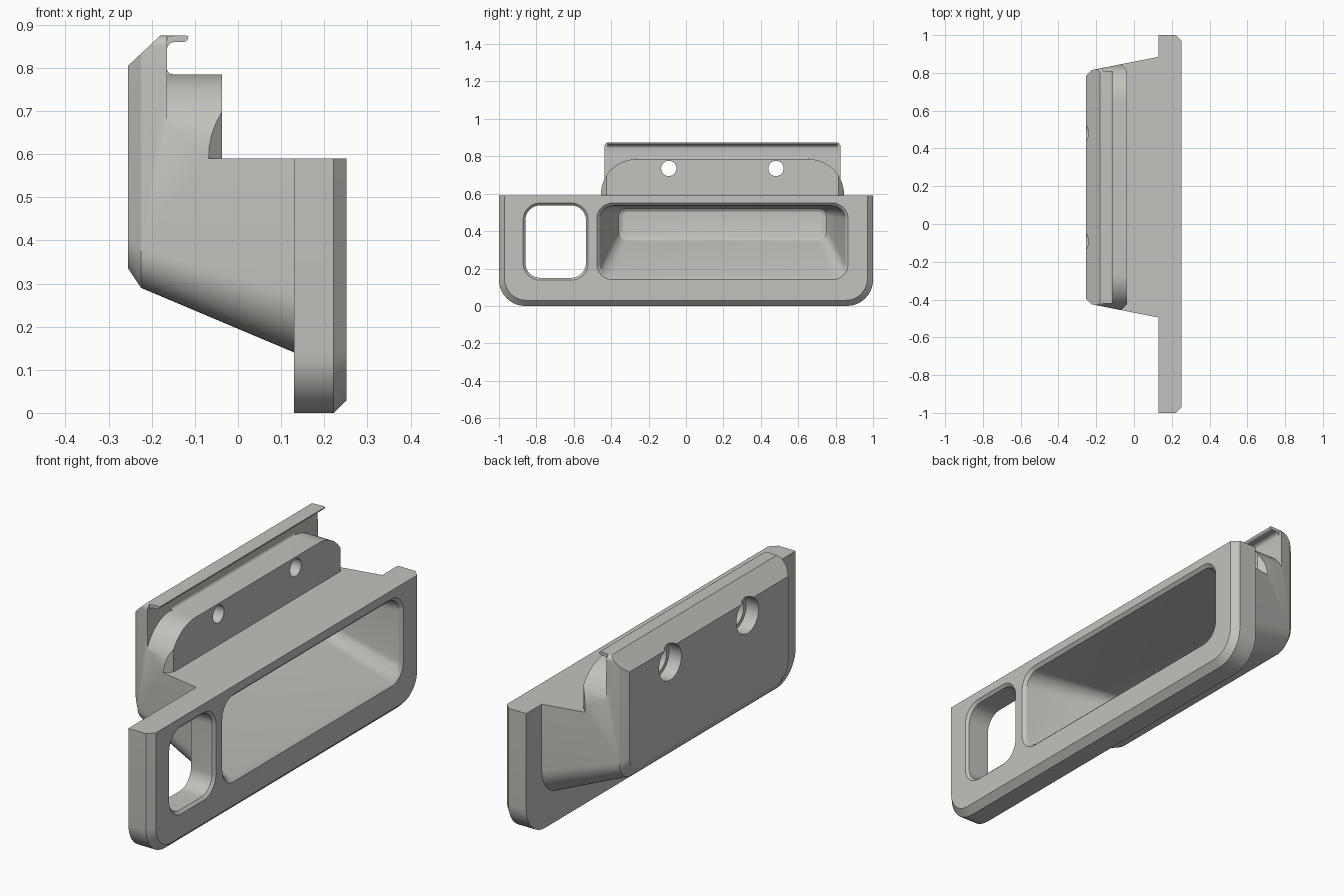
import bpy, bmesh, math

if "Cube" in bpy.data.objects:
    bpy.data.objects.remove(bpy.data.objects["Cube"])

CY = 0.195  # centre of the housing along y

grey = bpy.data.materials.new("light_grey")
grey.diffuse_color = (0.54, 0.54, 0.51, 1)
grey.use_nodes = True
grey.node_tree.nodes["Principled BSDF"].inputs["Base Color"].default_value = grey.diffuse_color


def rounded(yc, half, z0, z1, rb, rt, n=10):
    """Rounded rectangle in the yz plane with bottom and top corner radii."""
    pts = []
    for sy, sz, r, a0 in ((1, 1, rt, 0), (-1, 1, rt, 90), (-1, -1, rb, 180), (1, -1, rb, 270)):
        r = max(r, 0.0)
        cy = yc + sy * (half - r)
        cz = (z1 - r) if sz > 0 else (z0 + r)
        steps = n if r > 0 else 0
        for i in range(steps + 1):
            a = math.radians(a0 + (90 * i / steps if steps else 0))
            pts.append((cy + r * math.cos(a), cz + r * math.sin(a)))
    return pts


def loft(name, rings):
    """Solid through 3D rings with equal point counts."""
    bm = bmesh.new()
    vs = [[bm.verts.new(p) for p in ring] for ring in rings]
    n = len(vs[0])
    for a, b in zip(vs, vs[1:]):
        for i in range(n):
            j = (i + 1) % n
            bm.faces.new((a[i], a[j], b[j], b[i]))
    bm.faces.new(vs[0])
    bm.faces.new(vs[-1])
    bmesh.ops.recalc_face_normals(bm, faces=bm.faces)
    me = bpy.data.meshes.new(name)
    bm.to_mesh(me)
    bm.free()
    me.materials.append(grey)
    ob = bpy.data.objects.new(name, me)
    bpy.context.collection.objects.link(ob)
    return ob


def loft_x(name, sections):
    """Loft of (x, yz outline) sections."""
    return loft(name, [[(x, y, z) for y, z in pts] for x, pts in sections])


def combine(ob, other, op):
    mod = ob.modifiers.new(op, 'BOOLEAN')
    mod.operation, mod.solver, mod.object = op, 'EXACT', other
    bpy.context.view_layer.objects.active = ob
    bpy.ops.object.modifier_apply(modifier=mod.name)
    bpy.data.objects.remove(other)


def arc(cx, cy, r, a0, a1, n):
    return [(cx + r * math.cos(math.radians(a0 + (a1 - a0) * i / n)),
             cy + r * math.sin(math.radians(a0 + (a1 - a0) * i / n))) for i in range(n + 1)]


# Tapered housing with chamfered back
handle = loft_x("pull_handle", [
    (-0.255, rounded(CY, 0.59, 0.335, 0.875, 0.07, 0.025)),
    (-0.225, rounded(CY, 0.62, 0.29, 0.875, 0.09, 0.025)),
    (0.14, rounded(CY, 0.692, 0.136, 0.875, 0.14, 0.025))])

# Side profile: back wall with hooked lip, groove, ridge and low shelf
profile = [(-0.3, 0), (-0.3, 0.763), (-0.18, 0.875), (-0.12, 0.875)]
profile += arc(-0.127, 0.872, 0.012, 0, -90, 4)
profile += arc(-0.147, 0.842, 0.018, 90, 180, 5)
profile += arc(-0.150, 0.800, 0.015, 180, 270, 5)
profile += [(-0.037, 0.785), (-0.037, 0.59), (0.2, 0.59), (0.2, 0)]
side = loft("side_profile", [[(x, y, z) for x, z in profile] for y in (-0.8, 1.2)])
combine(handle, side, 'INTERSECT')

# Rounded ridge shoulders, lip ends and chamfered ridge corners
shoulder = [(0.8, 0.59), (0.65, 0.59)] + arc(0.46, 0.595, 0.19, 0, 90, 14)
shoulder += [(0.46, 0.80), (0.615, 0.83), (0.615, 0.9), (0.8, 0.9)]
corner = [(-0.073, 0.655), (-0.027, 0.61), (-0.027, 0.70), (-0.073, 0.70)]
for s in (-1, 1):
    cut = loft_x("shoulder_cutter", [(x, [(CY + s * h, z) for h, z in shoulder]) for x in (-0.1645, 0.0)])
    combine(handle, cut, 'DIFFERENCE')
    cut = loft("corner_cutter", [[(x, CY + s * h, z) for x, h in corner] for z in (0.59, 0.82)])
    combine(handle, cut, 'DIFFERENCE')

# Front plate with rounded lower corners and chamfered face
plate = loft_x("front_plate", [
    (0.13, rounded(0, 1.0, 0, 0.59, 0.14, 0)),
    (0.222, rounded(0, 1.0, 0, 0.59, 0.14, 0)),
    (0.252, rounded(0, 0.97, 0.03, 0.59, 0.115, 0))])
combine(handle, plate, 'UNION')

# Tapered finger pocket with chamfered rim
pocket = loft_x("pocket_cutter", [
    (0.30, rounded(CY, 0.672, 0.14, 0.55, 0.085, 0.085)),
    (0.252, rounded(CY, 0.672, 0.14, 0.55, 0.085, 0.085)),
    (0.238, rounded(CY, 0.658, 0.154, 0.536, 0.075, 0.075)),
    (-0.165, rounded(CY, 0.568, 0.335, 0.528, 0.05, 0.05)),
    (-0.19, rounded(CY, 0.555, 0.352, 0.52, 0.04, 0.04)),
    (-0.20, rounded(CY, 0.535, 0.375, 0.505, 0.025, 0.025))])
combine(handle, pocket, 'DIFFERENCE')

# Through window with chamfered rim
window = loft_x("window_cutter", [
    (0.30, rounded(-0.697, 0.174, 0.138, 0.55, 0.09, 0.09)),
    (0.252, rounded(-0.697, 0.174, 0.138, 0.55, 0.09, 0.09)),
    (0.240, rounded(-0.697, 0.162, 0.15, 0.538, 0.08, 0.08)),
    (0.05, rounded(-0.697, 0.162, 0.15, 0.538, 0.08, 0.08))])
combine(handle, window, 'DIFFERENCE')

# Stepped screw holes
for y in (-0.092, 0.481):
    hole = loft_x("screw_hole_cutter", [
        (x, arc(y, 0.735, r, 0, 360 - 360 / 32, 31))
        for x, r in ((-0.30, 0.083), (-0.19, 0.083), (-0.1895, 0.066), (-0.15, 0.041), (0.0, 0.041))])
    combine(handle, hole, 'DIFFERENCE')

# Smooth rounded surfaces, crisp edges
bpy.ops.object.select_all(action='DESELECT')
handle.select_set(True)
bpy.context.view_layer.objects.active = handle
bpy.ops.object.shade_smooth_by_angle(angle=math.radians(25))
